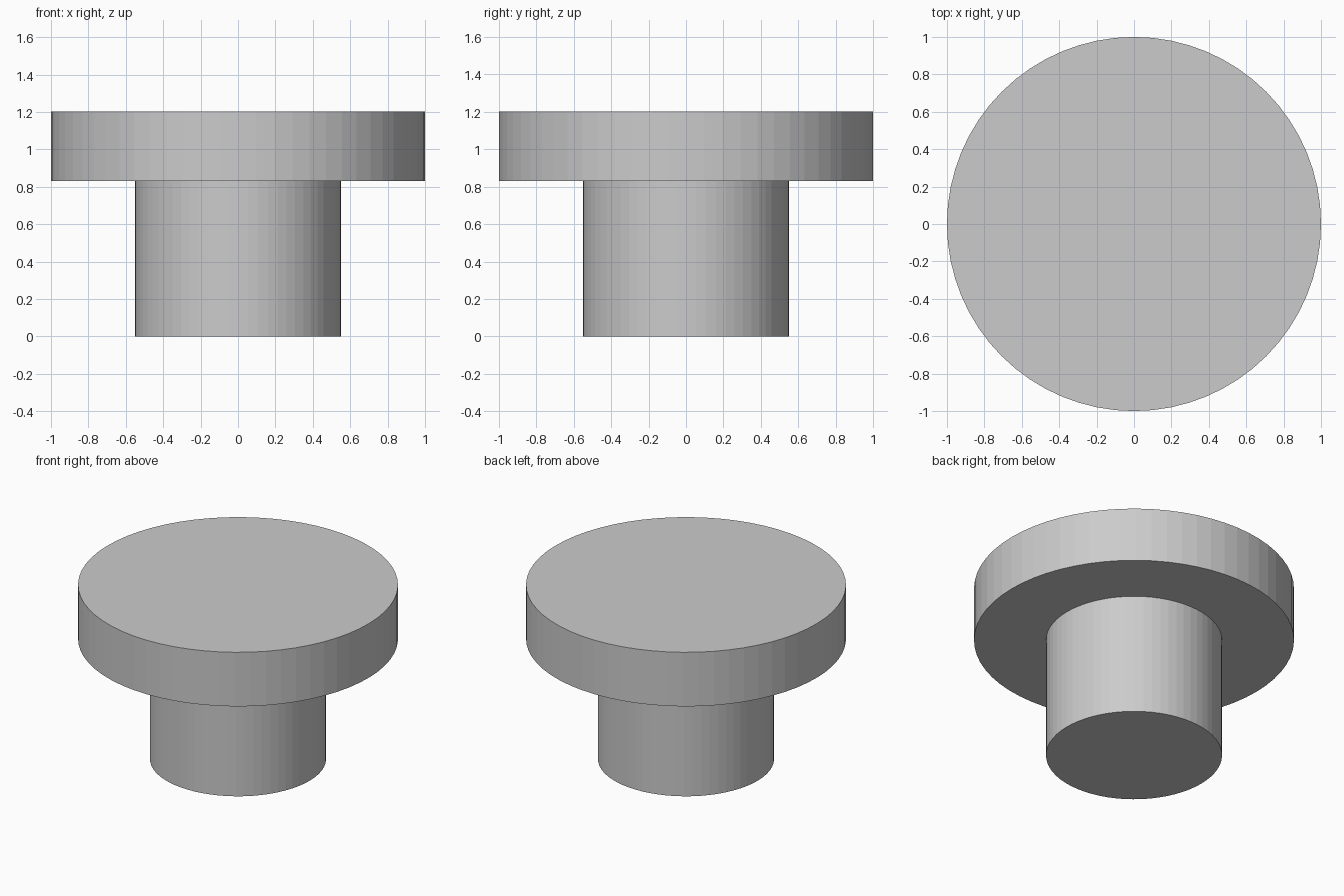
import bpy, bmesh
from math import tau
from mathutils import Matrix

if "Cube" in bpy.data.objects:
    bpy.data.objects.remove(bpy.data.objects["Cube"])

SIDES = 64
# Half-section of the flanged plug: stem, underside of the flange, rim
PROFILE = [(0.55, 0.0), (0.55, 0.83), (1.0, 0.83), (1.0, 1.203)]

bm = bmesh.new()
rings = []
for r, z in PROFILE:
    ring = bmesh.ops.create_circle(bm, segments=SIDES, radius=r,
                                   matrix=Matrix.Translation((0, 0, z)))["verts"]
    rings.append(ring)

# Walls between neighbouring rings
for low, high in zip(rings, rings[1:]):
    for i in range(SIDES):
        j = (i + 1) % SIDES
        bm.faces.new((low[i], low[j], high[j], high[i]))

# Flat end caps
bm.faces.new(rings[0])
bm.faces.new(rings[-1])
bmesh.ops.recalc_face_normals(bm, faces=bm.faces)

mesh = bpy.data.meshes.new("flanged_plug")
bm.to_mesh(mesh)
bm.free()
plug = bpy.data.objects.new("flanged_plug", mesh)
bpy.context.collection.objects.link(plug)
